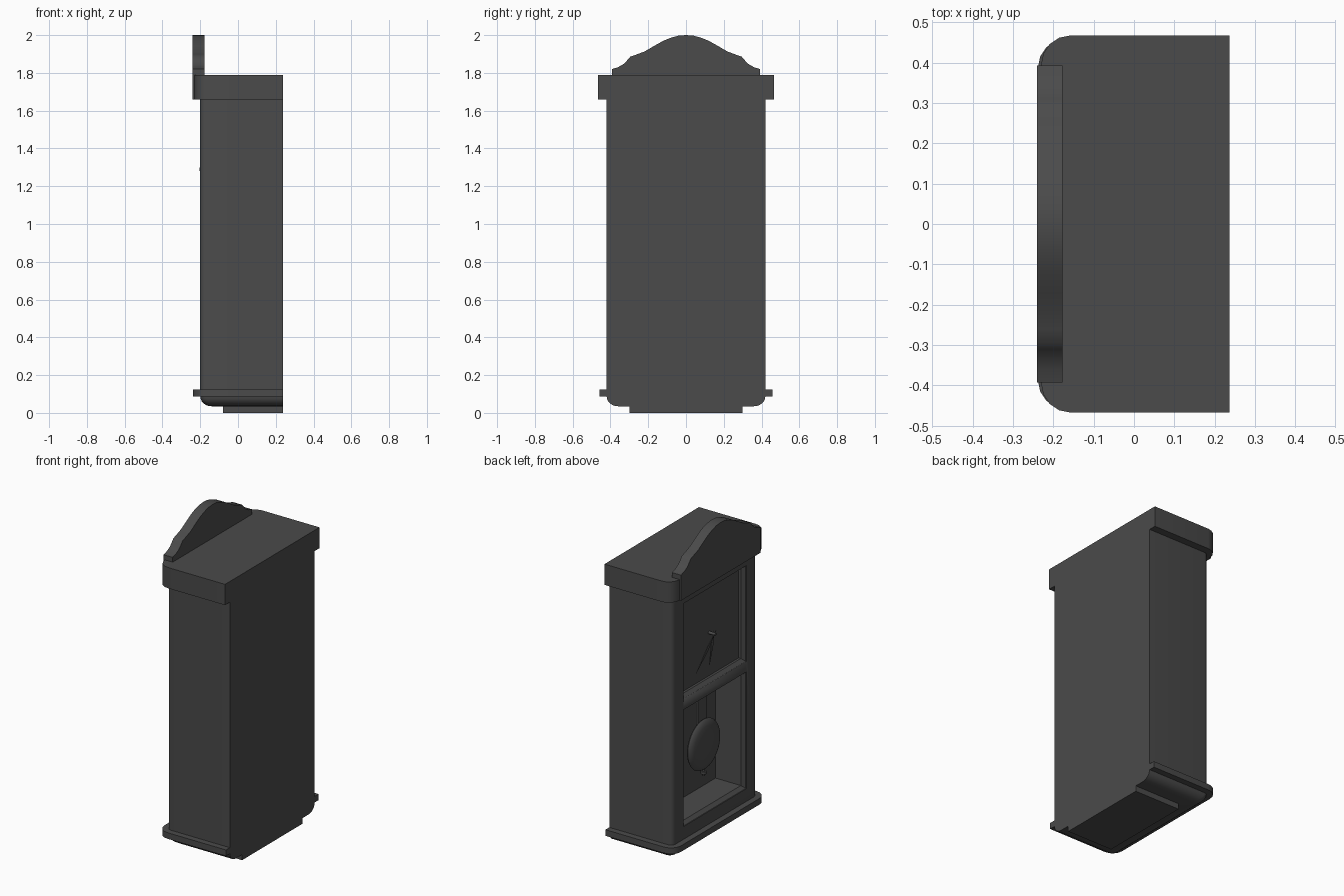
import bpy, bmesh, math
from mathutils import Vector

if "Cube" in bpy.data.objects:
    bpy.data.objects.remove(bpy.data.objects["Cube"])

BACK = 0.237
dark = bpy.data.materials.new("dark_wood")
dark.diffuse_color = (0.07, 0.07, 0.07, 1)
dark.use_nodes = True
dark.node_tree.nodes["Principled BSDF"].inputs["Base Color"].default_value = dark.diffuse_color


def loft(name, rings):
    """Skin closed rings of points and cap both ends."""
    bm = bmesh.new()
    rows = [[bm.verts.new(p) for p in ring] for ring in rings]
    n = len(rows[0])
    for a, b in zip(rows, rows[1:]):
        for i in range(n):
            j = (i + 1) % n
            bm.faces.new((a[i], a[j], b[j], b[i]))
    bm.faces.new(rows[0][::-1])
    bm.faces.new(rows[-1])
    bmesh.ops.recalc_face_normals(bm, faces=bm.faces[:])
    me = bpy.data.meshes.new(name)
    bm.to_mesh(me)
    bm.free()
    me.materials.append(dark)
    ob = bpy.data.objects.new(name, me)
    bpy.context.collection.objects.link(ob)
    smooth(ob)
    return ob


def smooth(ob):
    bpy.ops.object.select_all(action='DESELECT')
    ob.select_set(True)
    bpy.context.view_layer.objects.active = ob
    bpy.ops.object.shade_smooth_by_angle(angle=math.radians(40))


def plan(z, half, front, r, steps=4):
    """Plan outline with square back and rounded front corners."""
    arc = [(front + r - r * math.cos(t), half - r + r * math.sin(t))
           for t in (math.pi / 2 * i / steps for i in range(steps + 1))]
    pts = [(BACK, -half)] + [(x, -y) for x, y in arc[::-1]] + arc + [(BACK, half)]
    return [Vector((x, y, z)) for x, y in pts]


def rect(x, hy, z0, z1):
    return [(x, -hy, z0), (x, hy, z0), (x, hy, z1), (x, -hy, z1)]


def box(name, x0, x1, hy, z0, z1):
    return loft(name, [rect(x0, hy, z0, z1), rect(x1, hy, z0, z1)])


def disc(name, profile, z, sides=32):
    """Turned part around an x-parallel axis; profile is (x, radius)."""
    return loft(name, [[(x, r * math.cos(2 * math.pi * i / sides),
                         z + r * math.sin(2 * math.pi * i / sides))
                        for i in range(sides)] for x, r in profile])


# Case with bevelled dial recess and deep pendulum compartment
case = loft("case", [plan(0.12, 0.42, -0.20, 0.03), plan(1.67, 0.42, -0.20, 0.03)])
for z0, z1, depth in ((1.0, 1.6, -0.16), (0.205, 0.935, 0.0)):
    rings = [rect(-0.25, 0.312, z0, z1), rect(-0.195, 0.312, z0, z1),
             rect(-0.175, 0.292, z0 + 0.02, z1 - 0.02),
             rect(depth, 0.292, z0 + 0.02, z1 - 0.02)]
    cutter = loft("window_cutter", rings)
    cutter.hide_render = True
    m = case.modifiers.new("window", 'BOOLEAN')
    m.object, m.operation, m.solver = cutter, 'DIFFERENCE', 'EXACT'
    bpy.context.view_layer.objects.active = case
    bpy.ops.object.modifier_move_to_index(modifier="window", index=0)
    bpy.ops.object.modifier_apply(modifier="window")
    bpy.data.objects.remove(cutter)

# Cornice and arched pediment
loft("cornice", [plan(1.66, 0.467, -0.23, 0.072), plan(1.79, 0.467, -0.23, 0.072)])
half = [(0.393, 1.66), (0.393, 1.82), (0.36, 1.83), (0.33, 1.847), (0.31, 1.868),
        (0.295, 1.886), (0.26, 1.898), (0.22, 1.913), (0.17, 1.942), (0.12, 1.97),
        (0.08, 1.986), (0.04, 1.997)]
outline = half + [(0, 2.0)] + [(-y, z) for y, z in half[::-1]]
loft("pediment", [[(x, y, z) for y, z in outline] for x in (-0.24, -0.177)])

# Base: ledge, rounded underside, foot block
loft("base_ledge", [plan(0.087, 0.458, -0.238, 0.07), plan(0.125, 0.458, -0.238, 0.07)])
under = []
for i in range(7):
    t = math.pi / 2 * i / 6
    inset = 0.06 * (1 - math.cos(t))
    under.append(plan(0.088 - 0.053 * math.sin(t), 0.42 - inset, -0.20 + inset, 0.03))
loft("base_underside", under)
box("foot_block", -0.08, BACK, 0.298, 0.0, 0.04)

# Pendulum
box("pendulum_rod", -0.115, -0.10, 0.045, 0.55, 0.95)
disc("pendulum_bob", [(-0.15, 0.03), (-0.148, 0.08), (-0.142, 0.12), (-0.132, 0.15),
                      (-0.122, 0.157), (-0.112, 0.15), (-0.102, 0.12), (-0.096, 0.03)], 0.58, 40)
for name, z0, z1, r in (("pendulum_screw", 0.385, 0.44, 0.008), ("pendulum_nut", 0.398, 0.414, 0.017)):
    loft(name, [[(-0.122 + r * math.cos(a), r * math.sin(a), z)
                 for a in (2 * math.pi * i / 12 for i in range(12))] for z in (z0, z1)])

# Clock hands and hub
HZ = 1.29
disc("hand_hub", [(-0.155, 0.009), (-0.205, 0.009)], HZ, 16)
for name, y, z, x in (("minute_hand", 0.18, -0.18, -0.198), ("hour_hand", 0.04, -0.18, -0.192)):
    d = Vector((0, y, z))
    s = Vector((0, -z, y)).normalized() * 0.011
    c = Vector((0, 0, HZ))
    pts = [c - d * 0.1, c + d * 0.35 + s, c + d, c + d * 0.35 - s]
    loft(name, [[p + Vector((x + o, 0, 0)) for p in pts] for o in (0, 0.004)])
